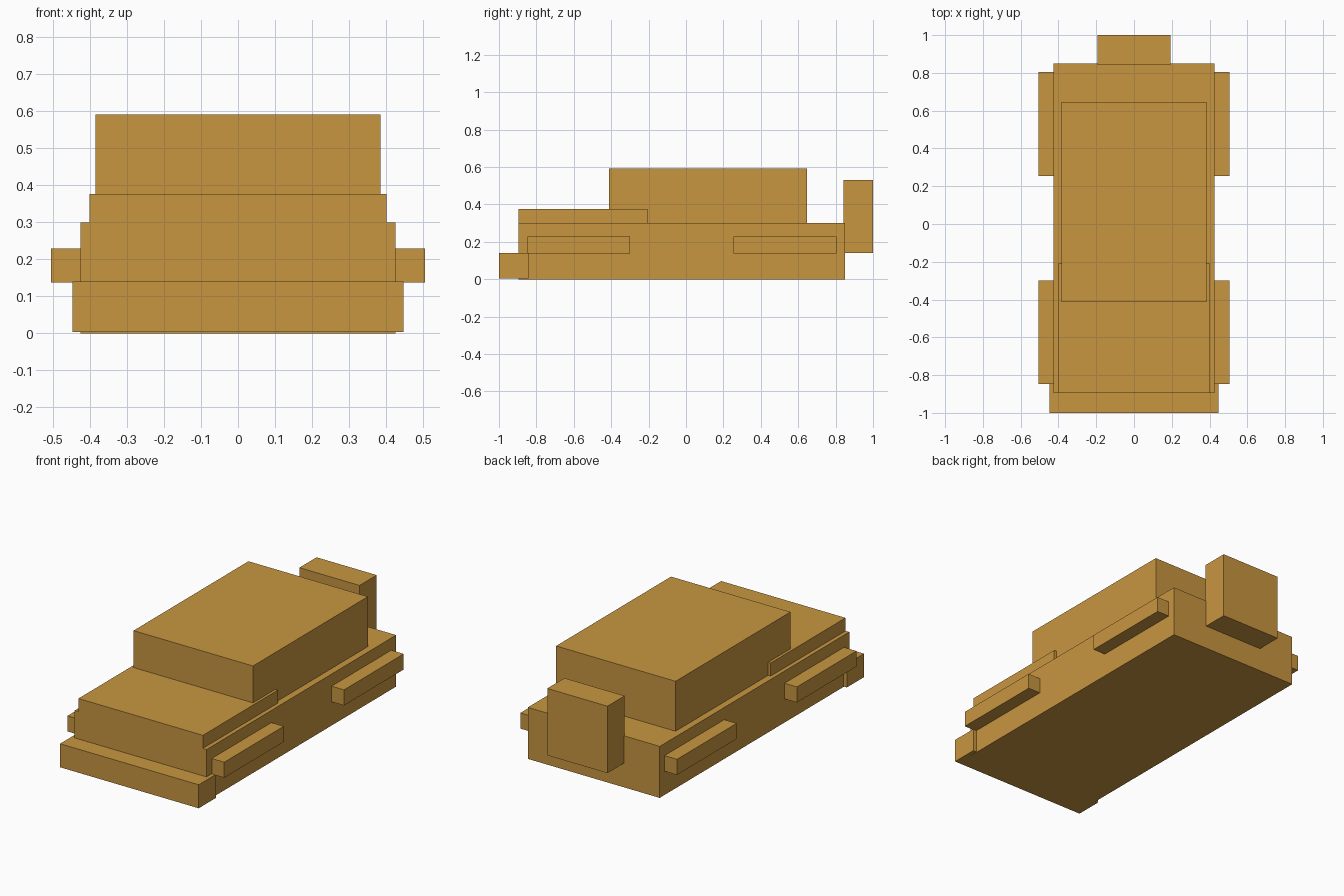
import bpy

if "Cube" in bpy.data.objects:
    bpy.data.objects.remove(bpy.data.objects["Cube"])

paint = bpy.data.materials.new("ochre")
paint.diffuse_color = (0.58, 0.305, 0.051, 1.0)
paint.use_nodes = True
paint.node_tree.nodes["Principled BSDF"].inputs["Base Color"].default_value = paint.diffuse_color


def box(name, x, y, z):
    """Axis-aligned box from (min, max) ranges."""
    ranges = (x, y, z)
    bpy.ops.mesh.primitive_cube_add(size=1, location=[(a + b) / 2 for a, b in ranges])
    ob = bpy.context.object
    ob.name = name
    ob.scale = [b - a for a, b in ranges]
    bpy.ops.object.transform_apply(location=False, rotation=False, scale=True)
    ob.data.materials.append(paint)
    return ob


# Main hull, hood and cabin
box("body", (-0.425, 0.425), (-0.896, 0.849), (0, 0.30))
box("hood", (-0.401, 0.401), (-0.896, -0.206), (0.30, 0.376))
box("cabin", (-0.385, 0.385), (-0.412, 0.646), (0.30, 0.591))

# Front bumper and rear spare wheel block
box("front_bumper", (-0.447, 0.447), (-1.0, -0.843), (0.003, 0.14))
box("rear_spare", (-0.194, 0.194), (0.842, 1.0), (0.14, 0.53))

# Fenders, front and rear on both sides
for side, s in (("left", -1), ("right", 1)):
    for end, y in (("front", (-0.848, -0.30)), ("rear", (0.255, 0.804))):
        box(f"{end}_{side}_fender", sorted((s * 0.425, s * 0.505)), y, (0.138, 0.229))
